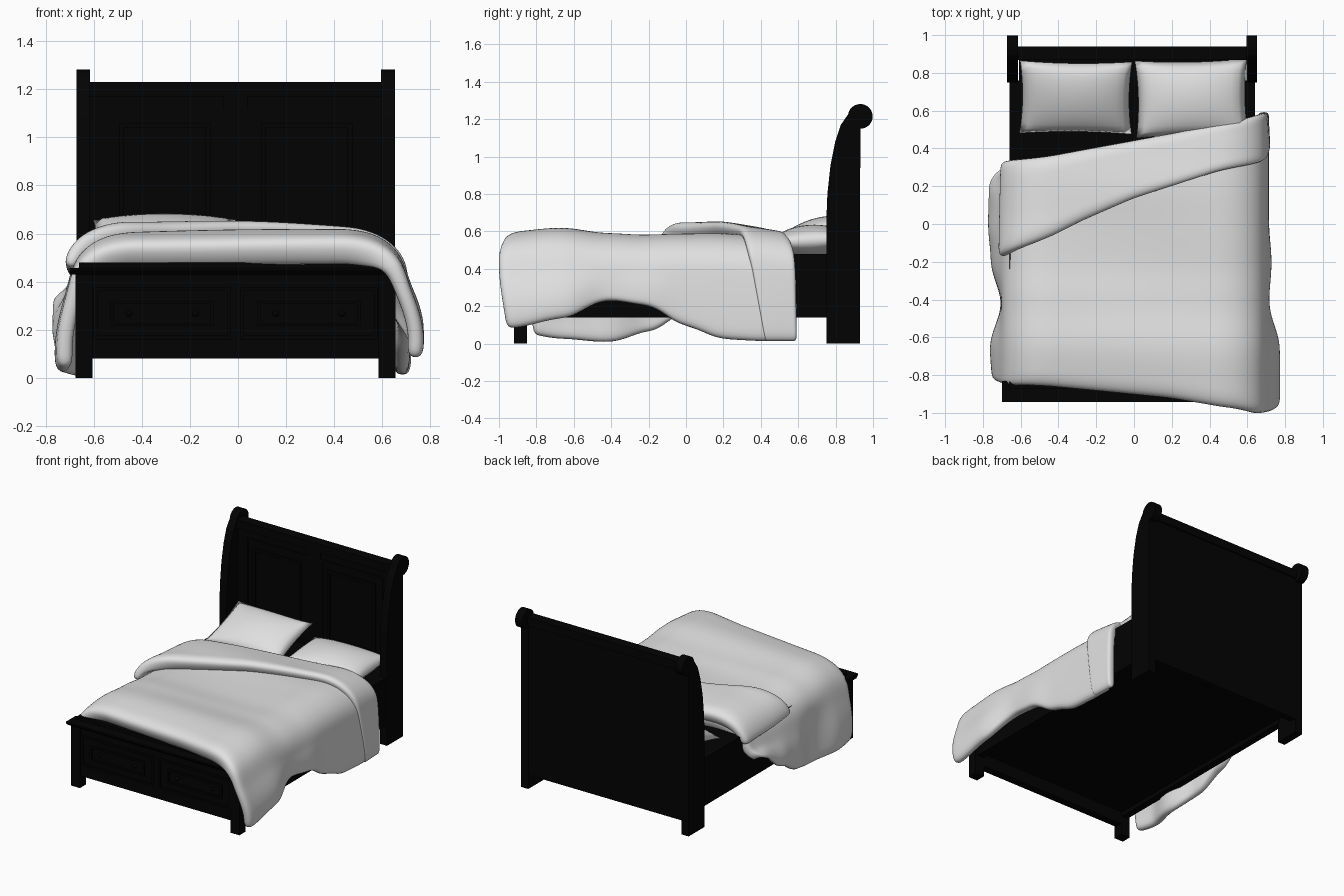
import bpy, bmesh, math
from mathutils import Matrix

if "Cube" in bpy.data.objects:
    bpy.data.objects.remove(bpy.data.objects["Cube"], do_unlink=True)


def material(name, rgb):
    m = bpy.data.materials.new(name)
    m.use_nodes = True
    m.diffuse_color = (*rgb, 1)
    bsdf = m.node_tree.nodes["Principled BSDF"]
    bsdf.inputs["Base Color"].default_value = (*rgb, 1)
    bsdf.inputs["Roughness"].default_value = 0.8
    return m


wood = material("black wood", (0.0008, 0.0008, 0.0008))
linen = material("white linen", (0.75, 0.75, 0.75))
MID = -0.01  # centre line of the frame


def add(name, bm, mat, smooth=False):
    bmesh.ops.recalc_face_normals(bm, faces=bm.faces)
    me = bpy.data.meshes.new(name)
    for f in bm.faces:
        f.smooth = smooth
    bm.to_mesh(me)
    bm.free()
    ob = bpy.data.objects.new(name, me)
    bpy.context.collection.objects.link(ob)
    me.materials.append(mat)
    return ob


def box(name, x0, x1, y0, y1, z0, z1):
    bm = bmesh.new()
    bmesh.ops.create_cube(bm, size=1)
    for v in bm.verts:
        v.co = (x1 if v.co.x > 0 else x0, y1 if v.co.y > 0 else y0, z1 if v.co.z > 0 else z0)
    return add(name, bm, wood)


def prism(name, profile, x0, x1):
    """Extrude a (y, z) profile along x."""
    bm = bmesh.new()
    face = bm.faces.new([bm.verts.new((x0, y, z)) for y, z in profile])
    new = bmesh.ops.extrude_face_region(bm, geom=[face])["geom"]
    bmesh.ops.translate(bm, vec=(x1 - x0, 0, 0), verts=[g for g in new if isinstance(g, bmesh.types.BMVert)])
    return add(name, bm, wood)


def moulding(name, x0, x1, z0, z1, y, w, d):
    """Rectangular frame standing d proud of the plane y."""
    box(name + "_bottom", x0, x1, y - d, y, z0, z0 + w)
    box(name + "_top", x0, x1, y - d, y, z1 - w, z1)
    box(name + "_side_a", x0, x0 + w, y - d, y, z0 + w, z1 - w)
    box(name + "_side_b", x1 - w, x1, y - d, y, z0 + w, z1 - w)


def knob(name, x, y, z):
    bm = bmesh.new()
    bmesh.ops.create_uvsphere(bm, u_segments=12, v_segments=8, radius=0.014,
                              matrix=Matrix.Translation((x, y, z)))
    add(name, bm, wood, True)


# Headboard posts with scrolled tops
curve = [(0.93, 0), (0.75, 0), (0.75, 0.65), (0.756, 0.8), (0.772, 0.95), (0.798, 1.08), (0.828, 1.17)]
scroll = [(0.932 + 0.066 * math.cos(a), 1.215 + 0.066 * math.sin(a))
          for a in (math.radians(170 - i * 13) for i in range(21))]
for side, name in ((-1, "right"), (1, "left")):
    a, b = sorted((MID + side * 0.605, MID + side * 0.662))
    prism(name + "_headboard_post", curve + scroll, a, b)

# Headboard panel
box("headboard_panel", -0.615, 0.595, 0.88, 0.93, 0.1, 1.2)
box("headboard_top_rail", -0.615, 0.595, 0.868, 0.94, 1.17, 1.23)
box("headboard_centre_stile", MID - 0.05, MID + 0.05, 0.872, 0.88, 0.45, 1.17)
for side, name in ((-1, "right"), (1, "left")):
    c = MID + side * 0.295
    moulding(name + "_headboard_frame", c - 0.245, c + 0.245, 0.5, 1.12, 0.88, 0.015, 0.006)
    moulding(name + "_headboard_inset", c - 0.19, c + 0.19, 0.56, 1.06, 0.88, 0.02, 0.01)

# Side rails, base and mattress
for side, name in ((-1, "right"), (1, "left")):
    a, b = sorted((MID + side * 0.6, MID + side * 0.65))
    box(name + "_side_rail", a, b, -0.87, 0.76, 0.14, 0.48)
box("mattress_base", -0.61, 0.59, -0.87, 0.89, 0.17, 0.48)

# Footboard
for side, name in ((-1, "right"), (1, "left")):
    a, b = sorted((MID + side * 0.595, MID + side * 0.665))
    box(name + "_footboard_leg", a, b, -0.92, -0.85, 0, 0.435)
    c = MID + side * 0.305
    moulding(name + "_drawer_surround", c - 0.285, c + 0.285, 0.16, 0.375, -0.905, 0.015, 0.008)
    moulding(name + "_drawer_edge", c - 0.215, c + 0.215, 0.215, 0.32, -0.905, 0.014, 0.012)
    for k in (-1, 1):
        knob(name + "_drawer_knob", c + k * 0.138, -0.912, 0.268)
box("footboard_panel", -0.61, 0.59, -0.905, -0.85, 0.08, 0.435)
prism("footboard_cap", [(-0.925, 0.43), (-0.942, 0.447), (-0.942, 0.457), (-0.83, 0.457), (-0.83, 0.43)],
      MID - 0.69, MID + 0.69)


# Pillows
def pillow(name, x, y, z, tilt, turn, h):
    bm = bmesh.new()
    for sign in (-1, 1):
        g = bmesh.ops.create_grid(bm, x_segments=16, y_segments=14, size=1)
        for v in g["verts"]:
            u, w = v.co.x, v.co.y
            puff = max(0, (1 - u * u) * (1 - w * w)) ** 0.5
            v.co = (0.297 * u * (1 - 0.05 * (1 - w * w)), 0.205 * w * (1 - 0.06 * (1 - u * u)), sign * h * puff)
    bmesh.ops.remove_doubles(bm, verts=bm.verts, dist=0.0005)
    bm.transform(Matrix.Translation((x, y, z)) @ Matrix.Rotation(turn, 4, "Z") @ Matrix.Rotation(tilt, 4, "X"))
    add(name, bm, linen, True)


pillow("right_pillow", -0.308, 0.67, 0.585, 0.36, -0.01, 0.075)
pillow("left_pillow", 0.305, 0.665, 0.55, 0.06, 0.02, 0.085)


# Duvet cross-sections: y, right side x and hem z, left side x and hem z, top z
STATIONS = [(-0.95, 0.745, 0.06, 0.775, 0.075, 0.585), (-0.65, 0.765, 0.02, 0.775, 0.13, 0.612),
            (-0.42, 0.705, 0.005, 0.715, 0.23, 0.59), (-0.2, 0.76, 0.06, 0.73, 0.2, 0.575),
            (0, 0.775, 0.16, 0.715, 0.09, 0.575), (0.2, 0.77, 0.3, 0.715, 0.02, 0.58),
            (0.4, 0.74, 0.4, 0.715, 0.01, 0.575), (0.6, 0.72, 0.44, 0.71, 0.01, 0.565)]


def interp(keys, t, ease=False):
    """Look up t in rows sorted by their first number."""
    t = min(max(t, keys[0][0]), keys[-1][0])
    for p, q in zip(keys, keys[1:]):
        if t <= q[0]:
            f = (t - p[0]) / (q[0] - p[0])
            f = f * f * (3 - 2 * f) if ease else f
            return [a + (b - a) * f for a, b in zip(p[1:], q[1:])]


def drape(s, y, lift):
    """Point across the bed: flat top, rounded shoulder, then a flared fall to the hem."""
    xr, zr, xl, zl, top = interp(STATIONS, y, True)
    side, hem = (xr, zr) if s < 0 else (xl, zl)
    side += lift * 0.2
    shoulder = min(side, 0.7 + lift * 0.2)
    top += lift + 0.015 * s + 0.006 * math.sin(7 * y + 3 * s)
    flat, bend, inner = 0.5, 0.75, 0.46
    radius = min(0.19, 0.8 * (top - hem))
    t = abs(s)
    if t <= flat:
        x, z = inner * t / flat, top
    elif t <= bend:
        k = (t - flat) / (bend - flat) * math.pi / 2
        x, z = inner + (shoulder - inner) * math.sin(k), top - radius * (1 - math.cos(k))
    else:
        f = (t - bend) / (1 - bend)
        x, z = shoulder + (side - shoulder) * math.sin(f * 2), top - radius + (hem - top + radius) * f
    return math.copysign(x, s), z


def cloth(name, s0, start, end, lift, thick, nu, nv):
    bm = bmesh.new()
    rows, weights = [], []
    for j in range(nv + 1):
        row = []
        for i in range(nu + 1):
            s = s0 + (1 - s0) * i / nu
            a, b = interp(start, s)[0], interp(end, s)[0]
            y = a + (b - a) * j / nv
            x, z = drape(s, y, lift(s, j / nv))
            on_top = 1 - min(1, max(0, (abs(s) - 0.55) / 0.2))
            if j in (0, nv):  # edges sag slightly
                z -= 0.03 * on_top
            row.append(bm.verts.new((x, y, z)))
            weights.append(0.55 + 0.45 * on_top)
        rows.append(row)
    for p, q in zip(rows, rows[1:]):
        for i in range(nu):
            bm.faces.new((p[i], p[i + 1], q[i + 1], q[i]))
    ob = add(name, bm, linen, True)
    if ob.data.polygons[nu * (nv // 2) + nu // 3].normal.z < 0:
        ob.data.flip_normals()
    group = ob.vertex_groups.new(name="thickness")
    for i, w in enumerate(weights):
        group.add([i], w, "REPLACE")
    solid = ob.modifiers.new("Thickness", "SOLIDIFY")
    solid.thickness, solid.offset, solid.vertex_group = thick, -1, "thickness"
    sub = ob.modifiers.new("Soften", "SUBSURF")
    sub.levels = sub.render_levels = 2


# Front edge, head edge and turned-back fold line, as y against s
front = [(-1, -0.82), (-0.7, -0.86), (0.2, -0.94), (0.65, -1.01), (0.8, -1.0), (1, -0.96)]
head = [(-1, 0.2), (-0.8, 0.29), (-0.6, 0.33), (0.6, 0.53), (1, 0.56)]
fold = [(-0.76, -0.18), (-0.6, -0.14), (-0.3, 0.0), (0, 0.12), (0.4, 0.24), (0.7, 0.33), (1, 0.42)]
fold_head = [(-0.76, 0.33), (-0.3, 0.41), (0.3, 0.51), (0.65, 0.585), (1, 0.595)]
cloth("duvet", -1, front, head, lambda s, v: 0, 0.12, 36, 22)
cloth("duvet_fold", -0.76, fold, fold_head, lambda s, v: (0.075 - 0.045 * s) * (1 - 0.5 * v), 0.1, 30, 8)
